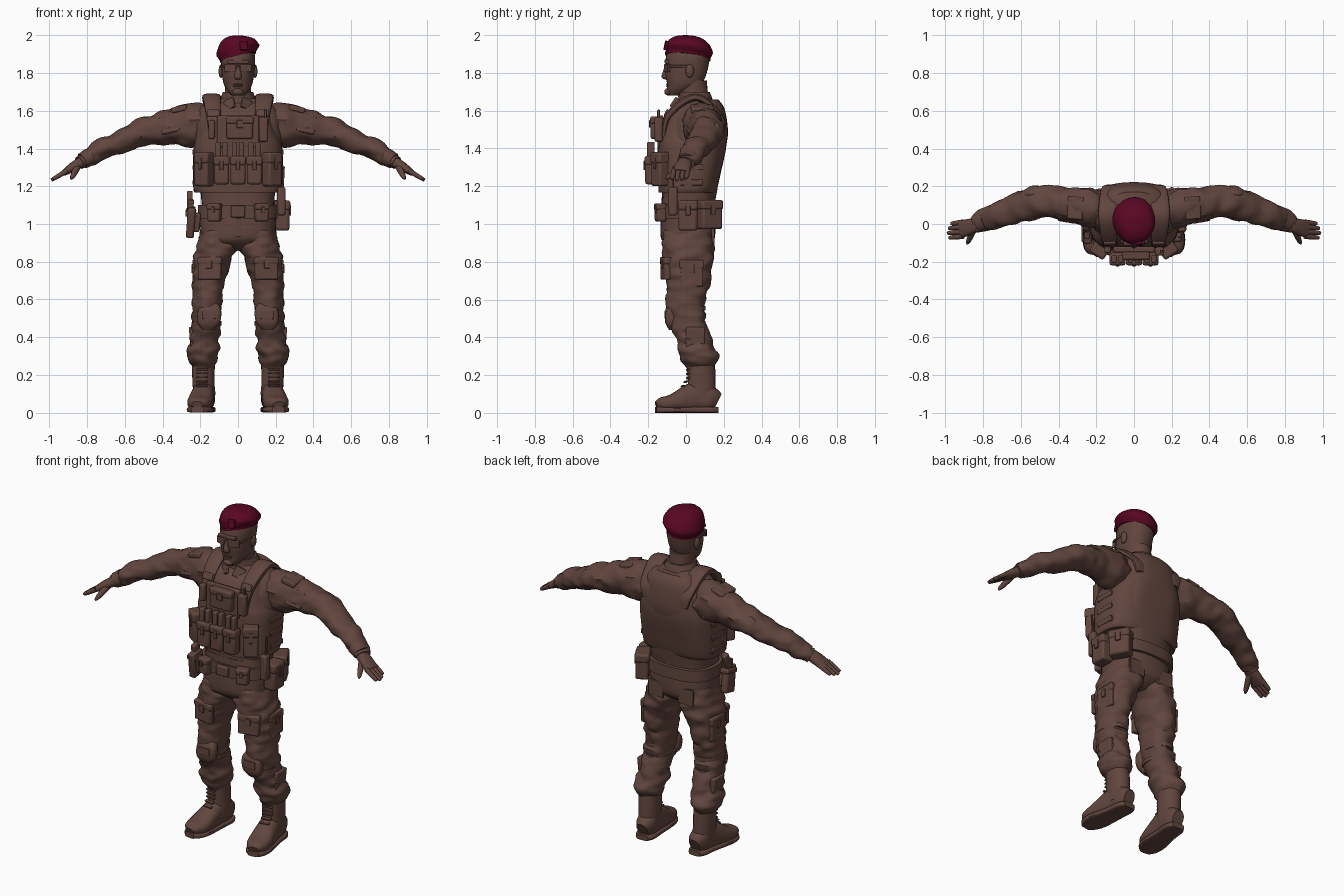
import bpy, bmesh, math
from mathutils import Vector, Matrix, Euler, noise

if "Cube" in bpy.data.objects:
    bpy.data.objects.remove(bpy.data.objects["Cube"])


def material(name, rgb):
    mat = bpy.data.materials.new(name)
    mat.use_nodes = True
    mat.diffuse_color = (*rgb, 1)
    shader = mat.node_tree.nodes["Principled BSDF"]
    shader.inputs["Base Color"].default_value = (*rgb, 1)
    shader.inputs["Roughness"].default_value = .8
    return mat


BROWN = material("uniform brown", (.12, .06, .048))
MAROON = material("beret maroon", (.1, .002, .017))
ACROSS, DEPTH, UP = Vector((1, 0, 0)), Vector((0, 1, 0)), Vector((0, 0, 1))


def finish(name, bm, mat, mirror, bevel=0):
    """Turn a bmesh into a shaded object, optionally bevelled and mirrored."""
    bmesh.ops.recalc_face_normals(bm, faces=bm.faces)
    mesh = bpy.data.meshes.new(name)
    bm.to_mesh(mesh)
    bm.free()
    mesh.materials.append(mat)
    part = bpy.data.objects.new(name, mesh)
    bpy.context.collection.objects.link(part)
    if bevel:
        modifier = part.modifiers.new("Bevel", "BEVEL")
        modifier.width, modifier.segments = bevel, 2
    if mirror:
        part.modifiers.new("Mirror", "MIRROR")
    bpy.ops.object.select_all(action="DESELECT")
    part.select_set(True)
    bpy.context.view_layer.objects.active = part
    bpy.ops.object.shade_smooth_by_angle(angle=math.radians(40))


def smooth_rows(rows, steps):
    """Resample rows of numbers along a Catmull-Rom curve."""
    rows = [Vector(row) for row in rows]
    padded = [rows[0], *rows, rows[-1]]
    result = []
    for before, start, end, after in zip(padded, padded[1:], padded[2:], padded[3:]):
        for step in range(steps):
            t = step / steps
            leave, arrive = (end - before) / 2, (after - start) / 2
            ease = t * t * (3 - 2 * t)
            bend = leave * t * (1 - t) ** 2 - arrive * t * t * (1 - t)
            result.append(start.lerp(end, ease) + bend)
    return result + [rows[-1]]


def loft(name, rows, across=None, sides=24, power=2, steps=4, folds=0, mirror=False, mat=BROWN, warp=None):
    """Skin rings of x, y, z, half width, half depth; level rings unless across is given."""
    rows = smooth_rows(rows, steps)
    centres = [Vector(row[:3]) for row in rows]
    bm, rings = bmesh.new(), []
    for i, row in enumerate(rows):
        u, v = ACROSS, DEPTH
        if across:
            along = (centres[min(i + 1, len(rows) - 1)] - centres[max(i - 1, 0)]).normalized()
            u = (across - along * across.dot(along)).normalized()
            v = along.cross(u)
        ring = []
        for side in range(sides):
            angle = math.tau * side / sides
            c, s = math.cos(angle), math.sin(angle)
            out = u * math.copysign(abs(c) ** (2 / power), c) * row[3]
            out += v * math.copysign(abs(s) ** (2 / power), s) * row[4]
            point = centres[i] + out
            if folds:
                crease = noise.noise(Vector((point.x * 14, point.y * 10, point.z * 26)))
                point += out.normalized() * folds * crease
            ring.append(bm.verts.new(warp(point) if warp else point))
        rings.append(ring)
    for low, high in zip(rings, rings[1:]):
        for k in range(sides):
            bm.faces.new((low[k - 1], low[k], high[k], high[k - 1]))
    bm.faces.new(rings[0])
    bm.faces.new(rings[-1])
    finish(name, bm, mat, mirror)


def column(name, rows, **options):
    """Centred loft from rows of height, y, half width, half depth."""
    loft(name, [(0, y, z, width, depth) for z, y, width, depth in rows], **options)


def band(name, at, height, radii, **options):
    """Flat-edged ring of material around the body."""
    x, y, z = at
    loft(name, [(x, y, z + side * height / 2, *radii) for side in (-1, 1)], steps=1, **options)


def placement(at, turn, size):
    spin = Euler([math.radians(angle) for angle in turn]).to_matrix().to_4x4()
    return Matrix.Translation(at) @ spin @ Matrix.Diagonal((*size, 1))


def box(name, at, size, turn=(0, 0, 0), mirror=False, mat=BROWN):
    bm = bmesh.new()
    bmesh.ops.create_cube(bm, size=1, matrix=placement(at, turn, size))
    finish(name, bm, mat, mirror, bevel=min(.012, min(size) / 4))


def ball(name, at, radii, mirror=False):
    bm = bmesh.new()
    bmesh.ops.create_uvsphere(bm, u_segments=16, v_segments=10, radius=1, matrix=placement(at, (0, 0, 0), radii))
    finish(name, bm, BROWN, mirror)


def pouch(name, at, size, heading=0, mirror=False):
    """Pouch with an overlapping flap and a snap tab; it faces -y before turning."""
    turn = (0, 0, heading)
    width, depth, height = size
    front = Matrix.Rotation(math.radians(heading), 3, "Z") @ -DEPTH
    top = Vector(at) + UP * height / 3
    box(name, at, size, turn, mirror)
    box(name + "_flap", top, (width * 1.06, depth * 1.12, height / 3), turn, mirror)
    box(name + "_tab", top + front * depth * .55 - UP * height / 6, (width / 4, .01, height / 3), turn, mirror)


# Head and neck
column("neck", [(1.58, .05, .09, .09), (1.66, .04, .07, .08), (1.76, .03, .07, .08)])
column("head", [(1.68, -.06, .03, .03), (1.7, -.04, .05, .06), (1.74, -.01, .075, .09),
                (1.8, 0, .085, .11), (1.89, .01, .09, .115), (1.94, .01, .07, .09)], sides=32, power=2.2)
column("nose", [(1.84, -.1, .01, .01), (1.78, -.11, .02, .02), (1.765, -.1, .01, .01)], sides=12)
ball("ears", (.09, .02, 1.81), (.013, .022, .036), mirror=True)
for lip, height in (("upper_lip", 1.74), ("lower_lip", 1.73)):
    ball(lip, (0, -.096, height), (.028, .01, .005))
ball("chin", (0, -.09, 1.7), (.03, .025, .02))
box("brow", (0, -.1, 1.86), (.11, .03, .02))
box("glasses_lenses", (.04, -.1, 1.826), (.066, .015, .042), turn=(0, 0, 16), mirror=True)
box("glasses_bridge", (0, -.11, 1.84), (.03, .012, .01))
box("glasses_temples", (.083, -.032, 1.835), (.008, .11, .012), turn=(0, 0, -9), mirror=True)


# Beret, drooping to one side
def droop(point):
    fade = min(1, (2 - point.z) / .09)
    return point + UP * fade * (point.x / 4 - point.y / 8)


crown = [(1.885, .01, .09, .115)]
for step in range(7):
    angle = step * math.pi / 12
    bulge = math.cos(angle) ** .85 + .01
    crown.append((1.92 + .08 * math.sin(angle), .02 - step * .004, .112 * bulge, .122 * bulge))
column("beret", crown, sides=32, steps=2, mat=MAROON, warp=droop, folds=.005)
band("beret_band", (0, .01, 1.89), .015, (.095, .12), sides=32, mat=MAROON, warp=droop)
box("beret_badge", (.03, -.105, 1.945), (.04, .016, .05), turn=(-12, 0, 10), mat=MAROON)

# Shirt, collar and hips
column("shirt", [(1.08, .01, .19, .14), (1.3, .03, .21, .15), (1.48, .05, .235, .15), (1.58, .06, .225, .125),
                 (1.63, .06, .18, .1), (1.67, .05, .08, .08)], sides=32, power=2.4, folds=.008)
column("collar", [(1.6, .05, .11, .1), (1.66, .05, .095, .09), (1.7, .04, .08, .085)])
box("collar_points", (.045, -.055, 1.635), (.06, .015, .06), turn=(-25, 25, 25), mirror=True)
column("hips", [(1.14, .01, .19, .14), (.95, .01, .2, .145), (.9, .01, .17, .125), (.86, .01, .05, .07)],
       sides=32, power=2.5, folds=.006)
box("trouser_fly", (0, -.125, .98), (.03, .02, .1))

# Armour vest with back panel, straps and webbing
column("vest", [(1.17, 0, .22, .145), (1.19, .01, .237, .156), (1.4, .03, .235, .18), (1.48, .04, .205, .182),
                (1.56, .05, .185, .165), (1.62, .065, .17, .135), (1.66, .08, .12, .09)], sides=40, power=2.8)
column("back_panel", [(1.2, .09, .17, .075), (1.45, .128, .17, .09), (1.62, .095, .14, .08)], sides=32, power=3.5)
loft("shoulder_straps", [(.12, -.12, 1.46, .03, .01), (.13, -.09, 1.58, .04, .018), (.14, .05, 1.672, .05, .02),
                         (.13, .18, 1.58, .045, .012), (.12, .2, 1.5, .03, .01)],
     across=ACROSS, power=3, sides=16, steps=6, mirror=True)
box("strap_buckles", (.13, -.1, 1.585), (.065, .025, .04), turn=(-25, 0, 0), mirror=True)
for row in range(3):
    box("side_webbing", (.232, .03, 1.22 + row * .08), (.016, .12, .03), mirror=True)
box("chest_panel", (0, -.135, 1.49), (.22, .03, .17))

# Chest pouches
for place in (-1, 0, 1):
    pouch("magazine_pouch", (place * .087, -.186, 1.285), (.08, .06, .15))
    for side in (-1, 1):
        box("magazine", (place * .087 + side * .018, -.186, 1.385), (.028, .04, .1))
pouch("side_pouches", (.18, -.135, 1.29), (.085, .07, .18), heading=35, mirror=True)
pouch("admin_pouch", (.01, -.165, 1.51), (.14, .045, .12))
box("chest_radio", (.135, -.145, 1.5), (.05, .045, .13))
box("chest_radio_knob", (.145, -.145, 1.58), (.015, .015, .05))
box("chest_light", (-.14, -.135, 1.5), (.035, .04, .1))

# Belt and its gear
band("belt", (0, .015, 1.065), .07, (.213, .157), sides=40, power=2.5)
box("belt_buckle", (0, -.145, 1.065), (.075, .03, .06))
pouch("front_belt_pouches", (.125, -.135, 1.06), (.07, .05, .095), heading=18, mirror=True)
pouch("left_hip_pouch", (.235, .01, 1.045), (.1, .075, .16), heading=90)
pouch("left_rear_pouch", (.2, .125, 1.05), (.12, .075, .155), heading=118)
box("hand_radio", (.23, -.07, 1.12), (.045, .05, .15))
box("radio_antenna", (.24, -.07, 1.24), (.01, .01, .13), turn=(0, 3, 0))
holster_at, holster_turn = Vector((-.25, -.05, 1.01)), (12, 4, 0)
box("holster", holster_at, (.042, .085, .16), turn=holster_turn)
box("holster_mount", holster_at + ACROSS * .03, (.04, .05, .1), turn=holster_turn)
box("holster_strap", holster_at + UP * .05, (.056, .095, .03), turn=holster_turn)
box("pistol_slide", holster_at + UP * .09, (.03, .05, .06), turn=holster_turn)
box("pistol_grip", (-.255, -.025, 1.125), (.03, .04, .1), turn=(-22, 0, 0))

# Trouser legs, bloused over the boots
loft("trouser_legs", [(.1, .015, .98, .095, .135), (.112, .01, .88, .107, .138), (.138, .01, .79, .098, .13),
                      (.157, .01, .68, .082, .115), (.165, 0, .54, .075, .1), (.178, .045, .38, .077, .096),
                      (.19, .07, .29, .08, .1), (.187, .075, .235, .05, .06)],
     sides=32, steps=9, power=2.2, folds=.018, mirror=True)
pouch("thigh_pockets", (.15, -.108, .765), (.125, .035, .12), heading=12, mirror=True)
pouch("cargo_pockets", (.228, .03, .74), (.12, .025, .14), heading=90, mirror=True)
loft("knee_pads", [(.16, -.07, .44, .03, .02), (.155, -.08, .48, .06, .03), (.15, -.078, .55, .06, .03),
                   (.15, -.07, .59, .03, .015)], power=3, mirror=True)
for height in (.475, .555):
    band("knee_straps", (.165, .005, height), .024, (.077, .099), mirror=True)
box("knee_ridges", (.153, -.107, .52), (.075, .012, .045), mirror=True)
box("shin_pockets", (.24, .05, .39), (.03, .1, .13), turn=(0, 6, 0), mirror=True)
box("seat_pockets", (.1, .143, .93), (.1, .015, .09), mirror=True)

# Boots, with the sole following the foot
loft("boot_shafts", [(.18, .085, .06, .057, .075), (.185, .08, .26, .062, .072)], folds=.006, mirror=True)
foot = [(.175, .168, .06, .035, .045), (.177, .13, .075, .055, .065), (.184, .05, .085, .058, .08),
        (.2, -.07, .055, .068, .045), (.21, -.13, .048, .055, .034), (.214, -.157, .04, .03, .02)]
loft("boot_feet", foot, across=ACROSS, power=2.5, mirror=True)
loft("boot_soles", [(x, y * 1.02, .016, width + .003, .016) for x, y, z, width, depth in foot],
     across=ACROSS, power=4, mirror=True)
for lace in range(6):
    box("boot_laces", (.19, -.03 + min(lace, 3) * .014, .12 + lace * .022), (.06, .016, .009),
        turn=(20, 0, 8), mirror=True)

# Sleeves, cuffs and arm details
loft("sleeves", [(.15, .06, 1.54, .085, .09), (.24, .085, 1.525, .1, .115), (.4, .11, 1.51, .085, .086),
                 (.52, .113, 1.48, .085, .07), (.72, .05, 1.395, .07, .054), (.84, 0, 1.326, .043, .036)],
     across=DEPTH, sides=28, steps=10, folds=.016, mirror=True)
loft("cuffs", [(.785, .02, 1.356, .058, .048), (.825, .005, 1.334, .05, .043)], across=DEPTH, steps=1, mirror=True)
box("shoulder_patches", (.31, .085, 1.61), (.085, .12, .03), turn=(0, 14, 4), mirror=True)
box("arm_pockets", (.36, .035, 1.53), (.1, .03, .1), turn=(-15, 12, 10), mirror=True)
ball("elbow_pads", (.53, .16, 1.49), (.06, .03, .05), mirror=True)

# Hands, with fingers as a tapering fan
loft("hands", [(.82, 0, 1.335, .034, .028), (.87, -.015, 1.305, .043, .026), (.92, -.028, 1.273, .046, .017)],
     across=DEPTH, sides=16, power=2.5, mirror=True)
for finger, reach in enumerate((.065, .078, .084, .076)):
    knuckle = Vector((.905, .01 - finger * .025, 1.283))
    tip = knuckle + Vector((reach, -.008, -.6 * reach))
    rows = [(*knuckle.lerp(tip, t), radius, radius) for t, radius in ((0, .014), (.5, .013), (.95, .01), (1, .004))]
    loft("fingers", rows, across=DEPTH, sides=10, mirror=True)
loft("thumbs", [(.85, -.025, 1.308, .02, .02), (.875, -.085, 1.256, .014, .014), (.885, -.105, 1.238, .005, .005)],
     across=ACROSS, sides=10, mirror=True)
